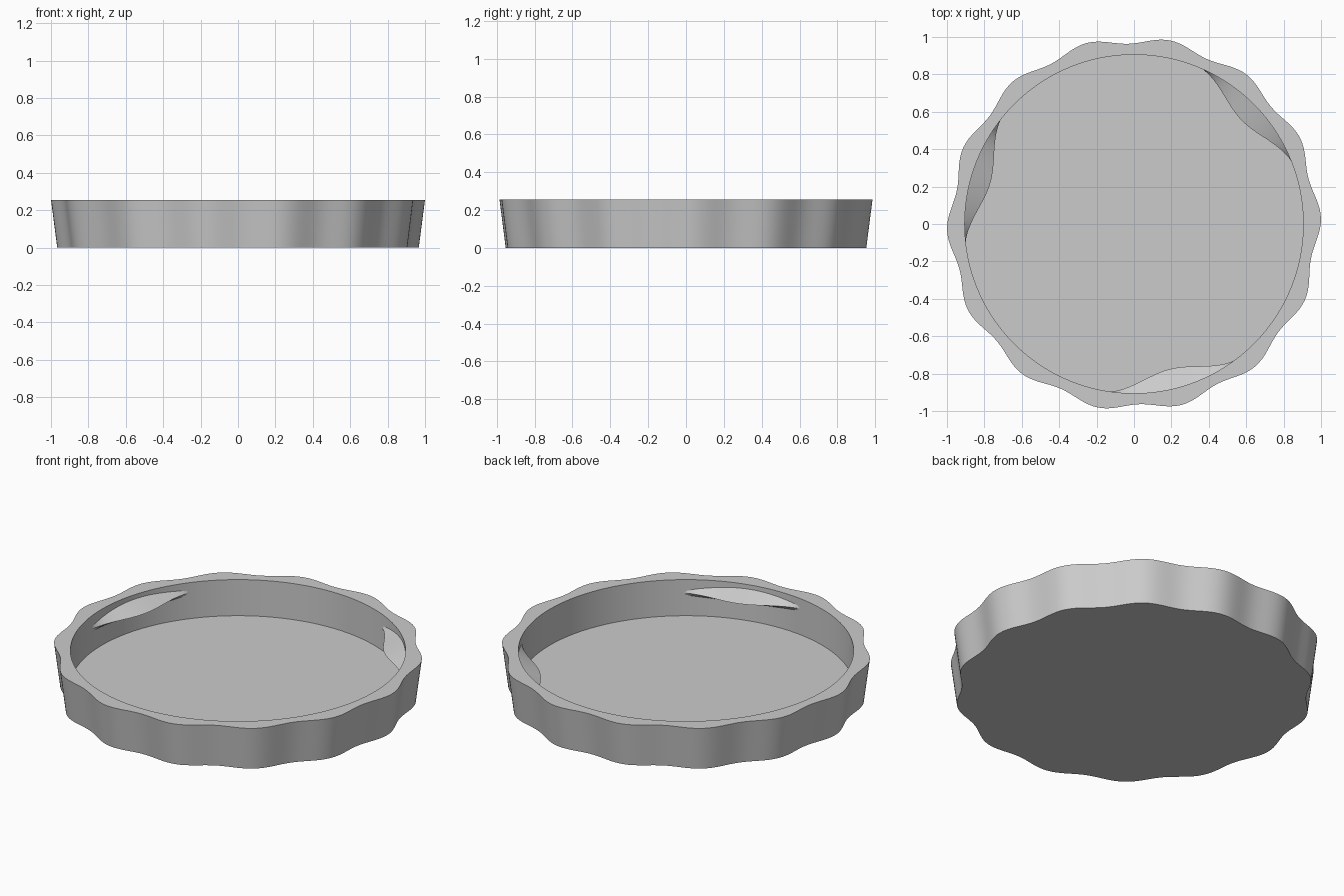
import bpy, bmesh
from math import sin, cos, pi, radians

if "Cube" in bpy.data.objects:
    bpy.data.objects.remove(bpy.data.objects["Cube"], do_unlink=True)

SEGMENTS = 224
LOBES = 14
INNER_R, FLOOR_Z, HEIGHT = 0.905, 0.04, 0.255

grey = bpy.data.materials.new("plain grey")
grey.use_nodes = True
grey.diffuse_color = (0.6, 0.6, 0.6, 1)
grey.node_tree.nodes["Principled BSDF"].inputs["Base Color"].default_value = (0.6, 0.6, 0.6, 1)


def finish(bm, name):
    bmesh.ops.recalc_face_normals(bm, faces=bm.faces)
    mesh = bpy.data.meshes.new(name)
    bm.to_mesh(mesh)
    bm.free()
    obj = bpy.data.objects.new(name, mesh)
    bpy.context.collection.objects.link(obj)
    mesh.materials.append(grey)
    bpy.ops.object.select_all(action="DESELECT")
    obj.select_set(True)
    bpy.context.view_layer.objects.active = obj
    bpy.ops.object.shade_smooth_by_angle(angle=radians(30))
    return obj


def wavy(angle):
    return 0.982 + 0.018 * cos(LOBES * (angle - radians(1.8)))


def ring(bm, radius, z):
    angles = [2 * pi * i / SEGMENTS for i in range(SEGMENTS)]
    return [bm.verts.new((radius(a) * cos(a), radius(a) * sin(a), z)) for a in angles]


# Lid shell: wavy flared skirt, flat rim, round inner wall and floor
bm = bmesh.new()
rings = [
    ring(bm, lambda a: wavy(a) - 0.033, 0),
    ring(bm, wavy, HEIGHT),
    ring(bm, lambda a: INNER_R, HEIGHT),
    ring(bm, lambda a: INNER_R, FLOOR_Z),
]
for low, high in zip(rings, rings[1:]):
    for i in range(SEGMENTS):
        j = (i + 1) % SEGMENTS
        bm.faces.new((low[i], low[j], high[j], high[i]))
bm.faces.new(rings[0])
bm.faces.new(rings[-1])
finish(bm, "lid_shell")


# Thread lugs: tapered wedges swelling out of the inner wall
def thread_lug(name, centre):
    bm = bmesh.new()
    steps, span = 40, radians(48)
    sections = []
    for i in range(steps + 1):
        t = i / steps
        angle = radians(centre) + span * (t - 0.5)
        swell = sin(pi * t) ** 1.6
        mid = 0.185 + 0.02 * (0.5 - t)
        half = 0.02 + 0.025 * swell
        points = [(INNER_R + 0.004, mid + half),
                  (INNER_R + 0.004 - 0.11 * swell, mid),
                  (INNER_R + 0.004, mid - half)]
        sections.append([bm.verts.new((r * cos(angle), r * sin(angle), z)) for r, z in points])
    for a, b in zip(sections, sections[1:]):
        for k in range(3):
            n = (k + 1) % 3
            bm.faces.new((a[k], a[n], b[n], b[k]))
    finish(bm, name)


for number, centre in enumerate((44, 164, 284), 1):
    thread_lug(f"thread_lug_{number}", centre)
